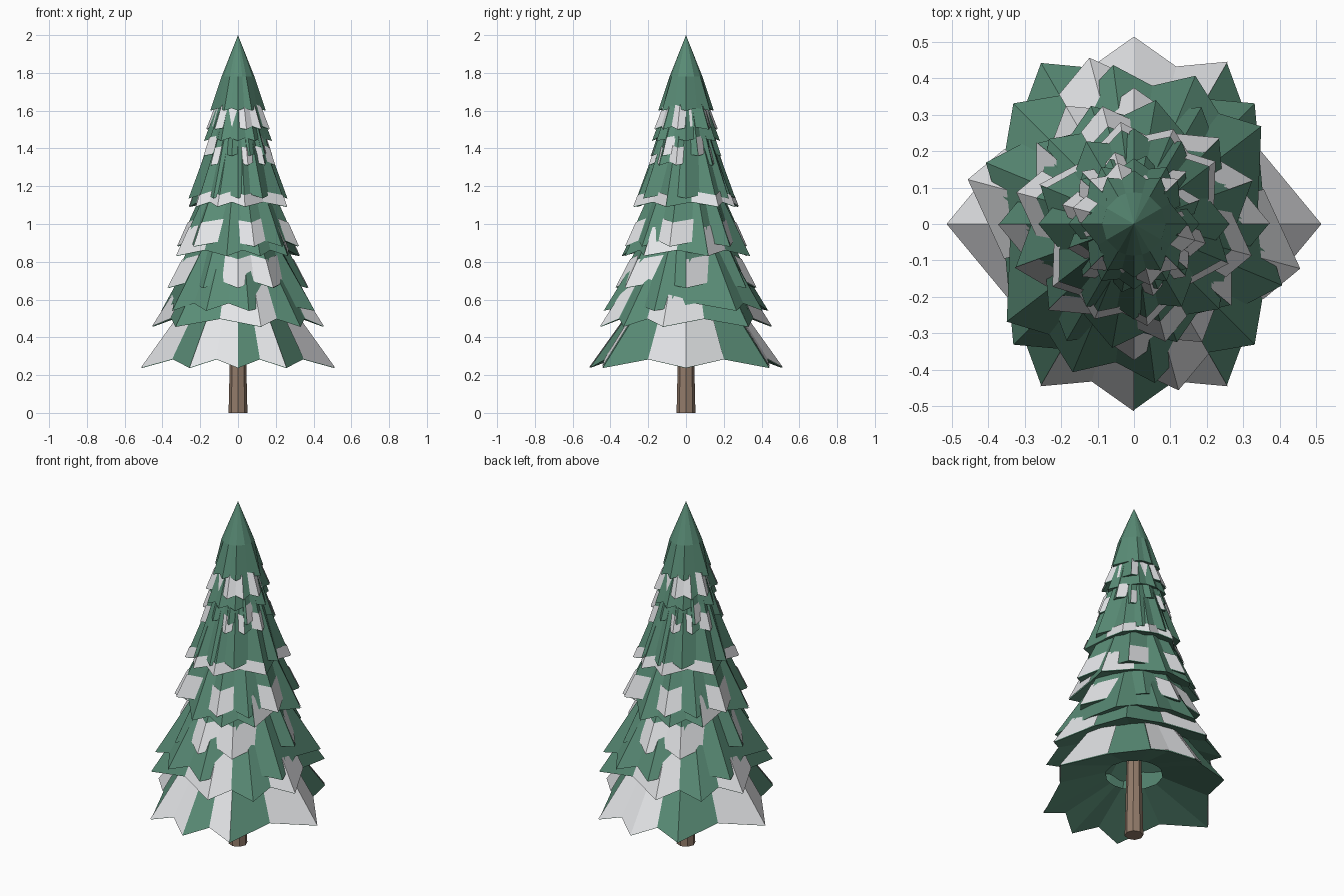
import bpy, bmesh, math
from mathutils import Vector

if "Cube" in bpy.data.objects:
    bpy.data.objects.remove(bpy.data.objects["Cube"])

def material(name, rgb):
    m = bpy.data.materials.new(name)
    m.diffuse_color = (*rgb, 1)
    m.use_nodes = True
    m.node_tree.nodes["Principled BSDF"].inputs["Base Color"].default_value = m.diffuse_color
    return m

GREEN = material("pine green", (0.10, 0.26, 0.18))
SNOW = material("snow white", (0.78, 0.79, 0.81))
BARK = material("bark brown", (0.29, 0.20, 0.145))

def make_object(name, bm, mat):
    me = bpy.data.meshes.new(name)
    bm.to_mesh(me)
    bm.free()
    me.materials.append(mat)
    ob = bpy.data.objects.new(name, me)
    bpy.context.collection.objects.link(ob)
    return ob

# Uneven eight-pointed star outline: tips with pulled-in, raised valleys between
TIPS = [0, 60, 90, 120, 180, 240, 270, 300]

def star(r, z, rot):
    tips = [Vector((r * math.cos(math.radians(a + rot)),
                    r * math.sin(math.radians(a + rot)), z)) for a in TIPS]
    ring = []
    for i, t in enumerate(tips):
        v = (t + tips[(i + 1) % 8]) * 0.45
        v.z = z + 0.09 * r
        ring += [t, v]
    return ring

def flat_dir(p):
    return Vector((p.x, p.y, 0)).normalized()

def skirt(name, z, r, rot, snow, cover):
    low = star(r, z, rot)
    h = min(0.5, (2 - z) * 0.6)
    up = Vector((0, 0, 1))
    top = [flat_dir(p) * r * 0.3 + up * (z + h) for p in low]
    hole = [flat_dir(p) * r * 0.3 + up * (z + 0.26 * r) for p in low]
    green, white = bmesh.new(), bmesh.new()
    gl, gt, gh = [[green.verts.new(p) for p in pts] for pts in (low, top, hole)]
    for i in range(16):
        j = (i + 1) % 16
        green.faces.new((gl[i], gl[j], gt[j], gt[i]))
        # shallow underside running in to the trunk opening
        green.faces.new((gl[j], gl[i], gh[i], gh[j]))
        # Snow plate: picked per face (16 flags) or by half-turn direction (8 flags)
        m = low[i] + low[j]
        ang = math.degrees(math.atan2(m.y, m.x)) + 0.01
        k = i if len(snow) == 16 else int((ang % 180) / 22.5) % 8
        if snow[k] == "1":
            quad = [(low[i], low[i]), (low[j], low[j]),
                    (low[j].lerp(top[j], cover), low[j]),
                    (low[i].lerp(top[i], cover), low[i])]
            white.faces.new([white.verts.new(p + flat_dir(d) * 0.004 + up * 0.003)
                             for p, d in quad])
    make_object(name, green, GREEN)
    make_object(name + "_snow", white, SNOW)

# Branch skirts: tip height, tip radius, turn, snowy faces, snow depth
SKIRTS = [
    (0.237, 0.510, 0, "1011100110110101", 0.9),
    (0.455, 0.468, 45, "10001001", 0.5),
    (0.54, 0.44, -22.5, "10000100", 0.35),
    (0.66, 0.37, 0, "10011100", 0.3),
    (0.83, 0.345, 20, "01000010", 0.3),
    (0.88, 0.33, 45, "10111001", 0.25),
    (1.09, 0.278, -22.5, "01111110", 0.12),
    (1.135, 0.262, 0, "01000010", 0.45),
    (1.31, 0.20, 45, "10111101", 0.22),
    (1.36, 0.19, 20, "01000010", 0.25),
    (1.44, 0.18, 0, "01000010", 0.3),
    (1.50, 0.17, 45, "10111101", 0.4),
]
for n, spec in enumerate(SKIRTS):
    skirt(f"branch_skirt_{n + 1}", *spec)

# Crown: star rim, a kink ring, then the point
bm = bmesh.new()
low = [bm.verts.new(p) for p in star(0.147, 1.6, 0)]
ring = [bm.verts.new(flat_dir(v.co) * 0.087 + Vector((0, 0, 1.78))) for v in low]
base = bm.verts.new((0, 0, 1.64))
apex = bm.verts.new((0, 0, 2))
for i in range(16):
    j = (i + 1) % 16
    bm.faces.new((low[i], low[j], ring[j], ring[i]))
    bm.faces.new((ring[i], ring[j], apex))
    bm.faces.new((low[j], low[i], base))
make_object("crown", bm, GREEN)

# Trunk: tapered eight-sided post
bm = bmesh.new()
bmesh.ops.create_cone(bm, cap_ends=True, segments=8, radius1=0.05, radius2=0.03, depth=0.85)
bmesh.ops.translate(bm, verts=bm.verts, vec=(0, 0, 0.425))
make_object("trunk", bm, BARK)
